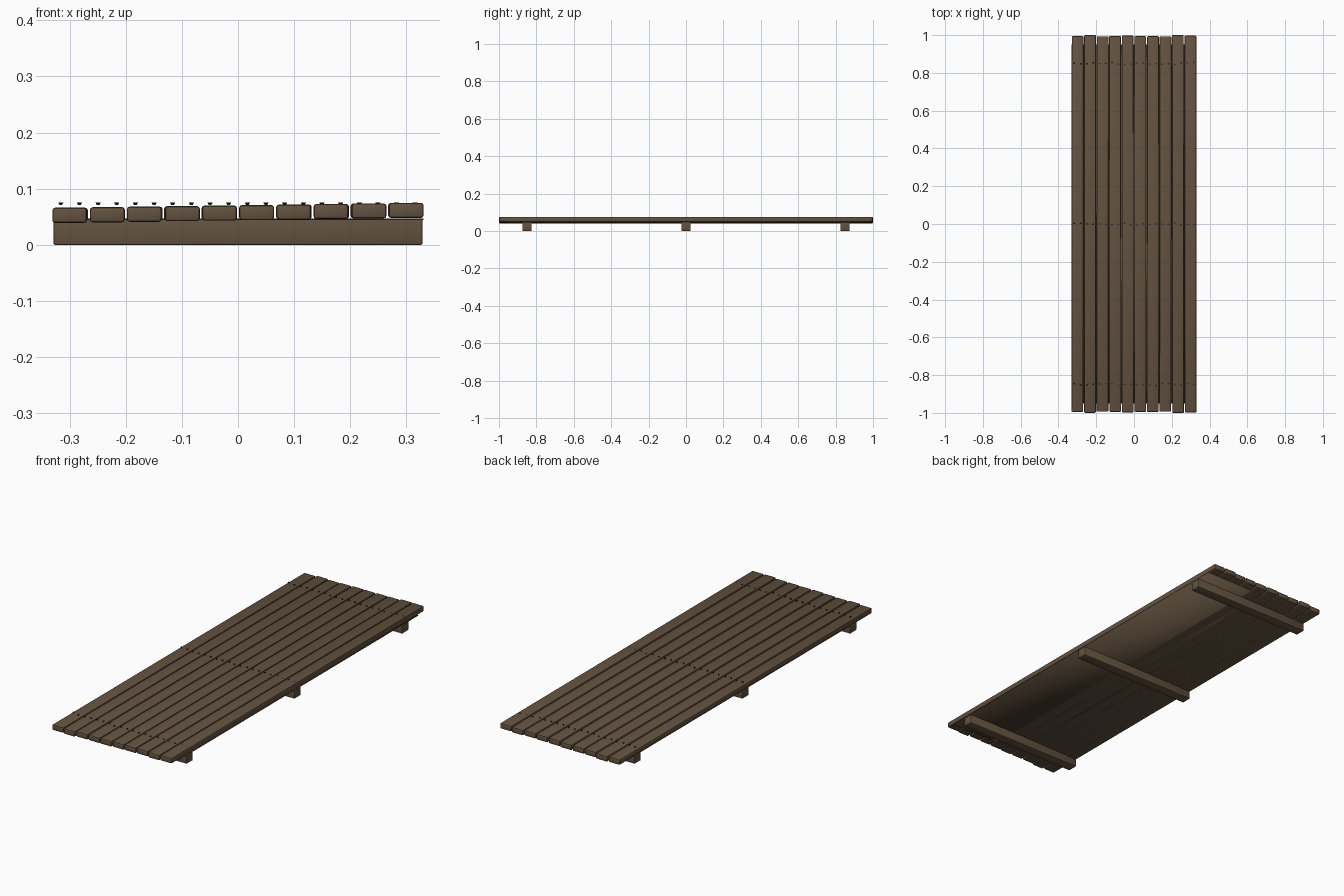
import bpy
import math
import random

random.seed(4)

default = bpy.data.objects.get("Cube")
if default:
    bpy.data.objects.remove(default, do_unlink=True)


def make_material(name, rgb):
    mat = bpy.data.materials.new(name)
    mat.use_nodes = True
    color = (*rgb, 1.0)
    mat.diffuse_color = color
    mat.node_tree.nodes["Principled BSDF"].inputs["Base Color"].default_value = color
    return mat


wood = make_material("brown wood", (0.125, 0.085, 0.051))
iron = make_material("dark iron", (0.02, 0.02, 0.022))


def box(name, center, size, bevel=0.0):
    """Box with optional rounded edges."""
    bpy.ops.mesh.primitive_cube_add(size=1, location=center)
    obj = bpy.context.object
    obj.name = name
    obj.scale = size
    bpy.ops.object.transform_apply(location=False, rotation=False, scale=True)
    obj.data.materials.append(wood)
    if bevel:
        mod = obj.modifiers.new("rounded edges", "BEVEL")
        mod.width = bevel
        mod.segments = 2
        bpy.ops.object.modifier_apply(modifier=mod.name)
        bpy.ops.object.shade_smooth_by_angle(angle=math.radians(40))
    return obj


PLANKS = 10
PITCH = 0.0665
ROWS = (-0.85, 0.0, 0.85)

# Deck planks, each a little higher than the last
for i in range(PLANKS):
    x = (i - (PLANKS - 1) / 2) * PITCH
    z = 0.0525 + 0.0088 * i / (PLANKS - 1)
    length = 2.0 if i in (1, 8) else 1.99 + random.uniform(-0.004, 0.006)
    plank = box(f"plank_{i + 1}", (x, 0, z), (0.062, length, 0.027), 0.005)
    plank.rotation_euler.z = random.uniform(-0.001, 0.001)

# Thin backing sheet beneath the planks
sheet = box("backing_sheet", (0, 0, 0.0455), (0.662, 1.9, 0.002))
sheet.data.shade_smooth()

# Cross beams
for i, y in enumerate(ROWS):
    box(f"cross_beam_{i + 1}", (0, y, 0.0228), (0.658, 0.05, 0.0456), 0.003)

# Nail heads, two per plank over every beam
for r, y in enumerate(ROWS):
    for i in range(PLANKS * 2):
        x = (i - PLANKS + 0.5) * PITCH / 2
        bpy.ops.mesh.primitive_cone_add(
            vertices=8, radius1=0.0025, radius2=0.0048, depth=0.0045,
            location=(x, y + random.uniform(-0.006, 0.006), 0.0733))
        nail = bpy.context.object
        nail.name = f"nail_{r + 1}_{i + 1}"
        nail.data.materials.append(iron)
